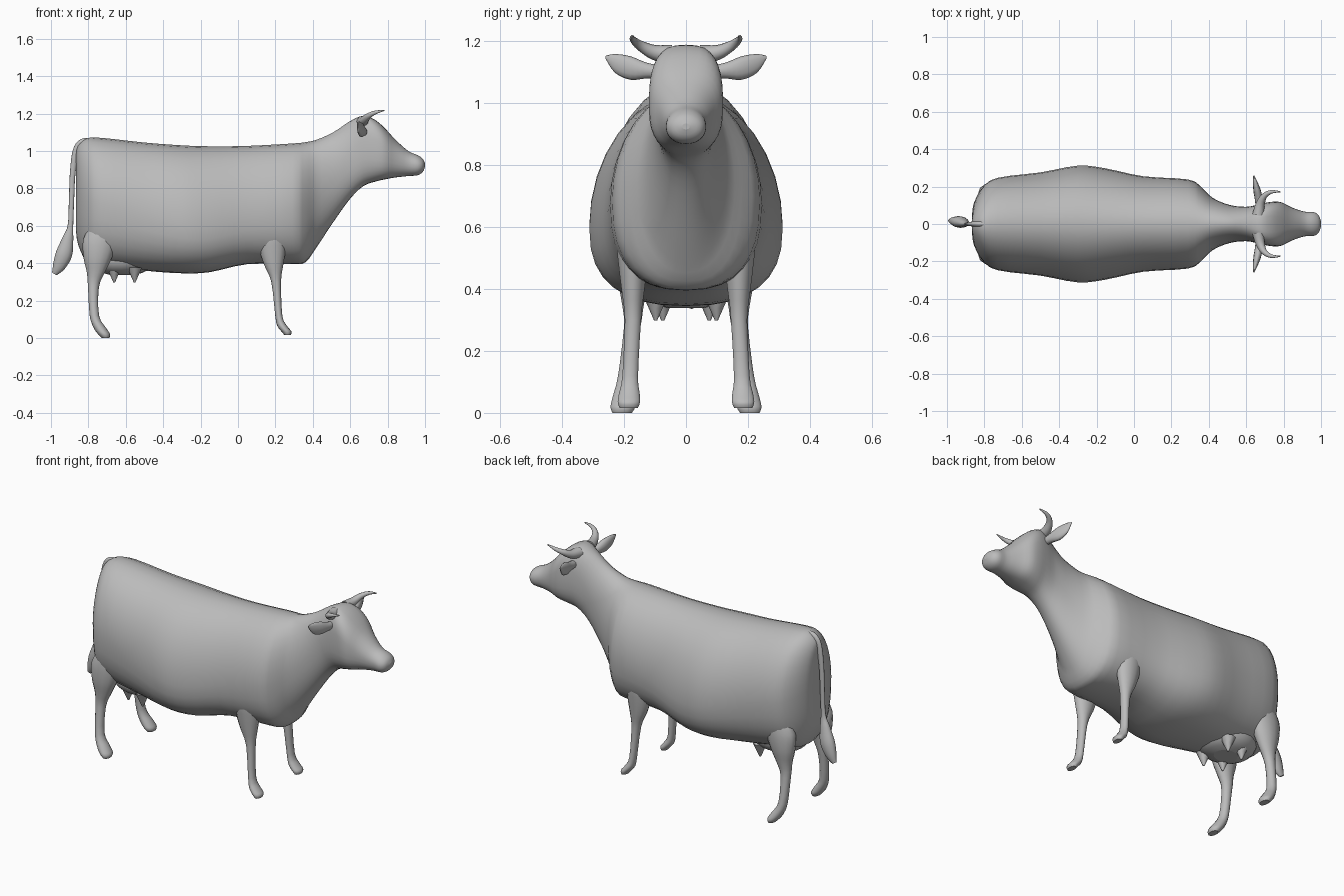
import bpy, bmesh, math
from mathutils import Vector

hide = bpy.data.materials.new("plain grey")
hide.diffuse_color = (0.5, 0.5, 0.5, 1)


def smooth_rows(rows, steps=3):
    """Catmull-Rom interpolation through rows of numbers."""
    out = []
    for i in range(len(rows) - 1):
        p0, p1 = rows[max(i - 1, 0)], rows[i]
        p2, p3 = rows[i + 1], rows[min(i + 2, len(rows) - 1)]
        for k in range(steps):
            t = k / steps
            out.append([b + 0.5 * t * ((c - a) + t * (2 * a - 5 * b + 4 * c - d + t * (3 * (b - c) + d - a)))
                        for a, b, c, d in zip(p0, p1, p2, p3)])
    out.append(list(rows[-1]))
    return out


def loft(name, rings):
    """Skin a list of equal-sized rings and cap both ends."""
    bm = bmesh.new()
    vr = [[bm.verts.new(p) for p in r] for r in rings]
    for a, b in zip(vr, vr[1:]):
        for i in range(len(a)):
            bm.faces.new((a[i - 1], a[i], b[i], b[i - 1]))
    bm.faces.new(vr[0])
    bm.faces.new(vr[-1])
    bmesh.ops.recalc_face_normals(bm, faces=bm.faces)
    me = bpy.data.meshes.new(name)
    bm.to_mesh(me)
    bm.free()
    for p in me.polygons:
        p.use_smooth = len(p.vertices) == 4
    me.materials.append(hide)
    bpy.context.collection.objects.link(bpy.data.objects.new(name, me))


def ellipse(c, u, v, n=12):
    angles = [math.tau * i / n for i in range(n)]
    return [Vector(c) + Vector(u) * math.cos(a) + Vector(v) * math.sin(a) for a in angles]


def tube(name, rows, ref, flat=1):
    """Tube along rows of x, y, z, radius; flat scales the radius across the bend."""
    rows = smooth_rows(rows, 4)
    pts = [Vector(r[:3]) for r in rows]
    rings = []
    for i, r in enumerate(rows):
        t = (pts[min(i + 1, len(pts) - 1)] - pts[max(i - 1, 0)]).normalized()
        u = t.cross(Vector(ref)).normalized()
        rings.append(ellipse(pts[i], u * r[3], u.cross(t) * r[3] * flat))
    loft(name, rings)


def bump(x, centre, width):
    return math.exp(-((x - centre) / width) ** 2)


def section(x, zb, zt, a, n=32):
    """Body cross-section: superellipse, squarer at the head, low-slung at the belly."""
    zc = zb + (zt - zb) * (0.5 - 0.14 * bump(x, -0.15, 0.4))
    nt = 1.95 + 1.3 * bump(x, 0.72, 0.1)
    nb = 2.5 if x < 0.38 else 2.2 + 0.5 * bump(x, 0.76, 0.08)
    ring = []
    for i in range(n):
        c, s = math.cos(math.tau * i / n), math.sin(math.tau * i / n)
        e, h = (2 / nt, zt - zc) if s >= 0 else (2 / nb, zc - zb)
        ring.append((x, a * math.copysign(abs(c) ** e, c), zc + h * math.copysign(abs(s) ** e, s)))
    return ring


# Trunk, neck and head: x, bottom, top, half width
body = [
    (-0.865, 0.56, 0.99, 0.06),
    (-0.855, 0.5, 1.03, 0.115),
    (-0.81, 0.41, 1.067, 0.195),
    (-0.73, 0.39, 1.07, 0.247),
    (-0.5, 0.36, 1.045, 0.276),
    (-0.3, 0.346, 1.03, 0.312),
    (-0.15, 0.352, 1.025, 0.297),
    (0.05, 0.395, 1.027, 0.255),
    (0.29, 0.395, 1.04, 0.238),
    (0.36, 0.405, 1.047, 0.197),
    (0.42, 0.485, 1.06, 0.14),
    (0.51, 0.62, 1.1, 0.102),
    (0.6, 0.745, 1.16, 0.092),
    (0.67, 0.812, 1.188, 0.106),
    (0.73, 0.835, 1.168, 0.118),
    (0.785, 0.848, 1.122, 0.117),
    (0.84, 0.858, 1.062, 0.09),
    (0.91, 0.866, 1.0, 0.066),
    (0.96, 0.87, 0.978, 0.064),
    (0.988, 0.888, 0.958, 0.046),
    (1.0, 0.915, 0.934, 0.012),
]
loft("body", [section(*r) for r in smooth_rows(body)])

# Legs: z, centre x, half depth in x, half thickness in y
hind = [
    (0.63, -0.71, 0.06, 0.035),
    (0.53, -0.735, 0.092, 0.052),
    (0.43, -0.75, 0.076, 0.05),
    (0.35, -0.76, 0.048, 0.036),
    (0.27, -0.773, 0.029, 0.027),
    (0.12, -0.768, 0.025, 0.028),
    (0.055, -0.739, 0.033, 0.037),
    (0.02, -0.716, 0.032, 0.041),
    (0, -0.708, 0.02, 0.032),
]
fore = [
    (0.66, 0.195, 0.06, 0.04),
    (0.55, 0.184, 0.078, 0.053),
    (0.47, 0.185, 0.07, 0.047),
    (0.39, 0.191, 0.051, 0.037),
    (0.3, 0.204, 0.026, 0.027),
    (0.12, 0.218, 0.019, 0.026),
    (0.065, 0.236, 0.026, 0.034),
    (0.035, 0.259, 0.027, 0.037),
    (0.016, 0.265, 0.017, 0.03),
]
# Horns: x, y, z, radius; ears: y, x, z, radii in x and z
horn = [(0.665, 0.05, 1.155, 0.032), (0.675, 0.105, 1.164, 0.024), (0.697, 0.15, 1.187, 0.016),
        (0.735, 0.172, 1.206, 0.01), (0.782, 0.172, 1.217, 0.003)]
ear = [(0.08, 0.672, 1.1, 0.02, 0.02), (0.13, 0.667, 1.105, 0.021, 0.026),
       (0.18, 0.658, 1.113, 0.02, 0.038), (0.23, 0.647, 1.128, 0.011, 0.03),
       (0.26, 0.64, 1.148, 0.002, 0.004)]

for side, s in (("left", 1), ("right", -1)):
    # Feet splay outwards below the knee, the hind ones more
    for kind, rows, splay in (("hind", hind, 0.035), ("front", fore, 0.015)):
        loft(f"{side}_{kind}_leg",
             [ellipse((x, s * (0.171 + splay * max(0, 1 - z / 0.3)), z), (a, 0, 0), (0, b, 0), 14)
              for z, x, a, b in smooth_rows(rows)])
    tube(f"{side}_horn", [(x, s * y, z, r) for x, y, z, r in horn], (0, 0, 1))
    loft(f"{side}_ear", [ellipse((x, s * y, z), (a, 0, 0), (0, 0, b)) for y, x, z, a, b in smooth_rows(ear)])
    # Teats: cones tapering downwards
    for pos, x, y in (("rear", -0.662, 0.075), ("front", -0.553, 0.098)):
        loft(f"{side}_{pos}_teat",
             [ellipse((x, s * y, 0.298 + 0.08 * t), (0.005 + 0.035 * t, 0, 0), (0, 0.005 + 0.035 * t, 0), 8)
              for t in (0, 0.5, 1)])

# Udder: half-buried rounded bag
udder = []
for i in range(1, 12):
    a = math.pi * i / 12
    r = math.sin(a) ** 0.7
    udder.append(ellipse((-0.62, 0, 0.425 - 0.09 * math.cos(a)), (0.17 * r, 0, 0), (0, 0.15 * r, 0), 20))
loft("udder", udder)

# Tail with its brush: x, z, radius; the brush drifts slightly sideways
tail = [(-0.78, 1.045, 0.022), (-0.83, 1.045, 0.021), (-0.866, 1.0, 0.018), (-0.884, 0.88, 0.015),
        (-0.89, 0.74, 0.014), (-0.896, 0.6, 0.015), (-0.91, 0.53, 0.03), (-0.93, 0.45, 0.044),
        (-0.957, 0.385, 0.034), (-0.982, 0.343, 0.014)]
tube("tail", [(x, 0.08 * max(0, 0.58 - z), z, r) for x, z, r in tail], (0, 1, 0), 0.7)
